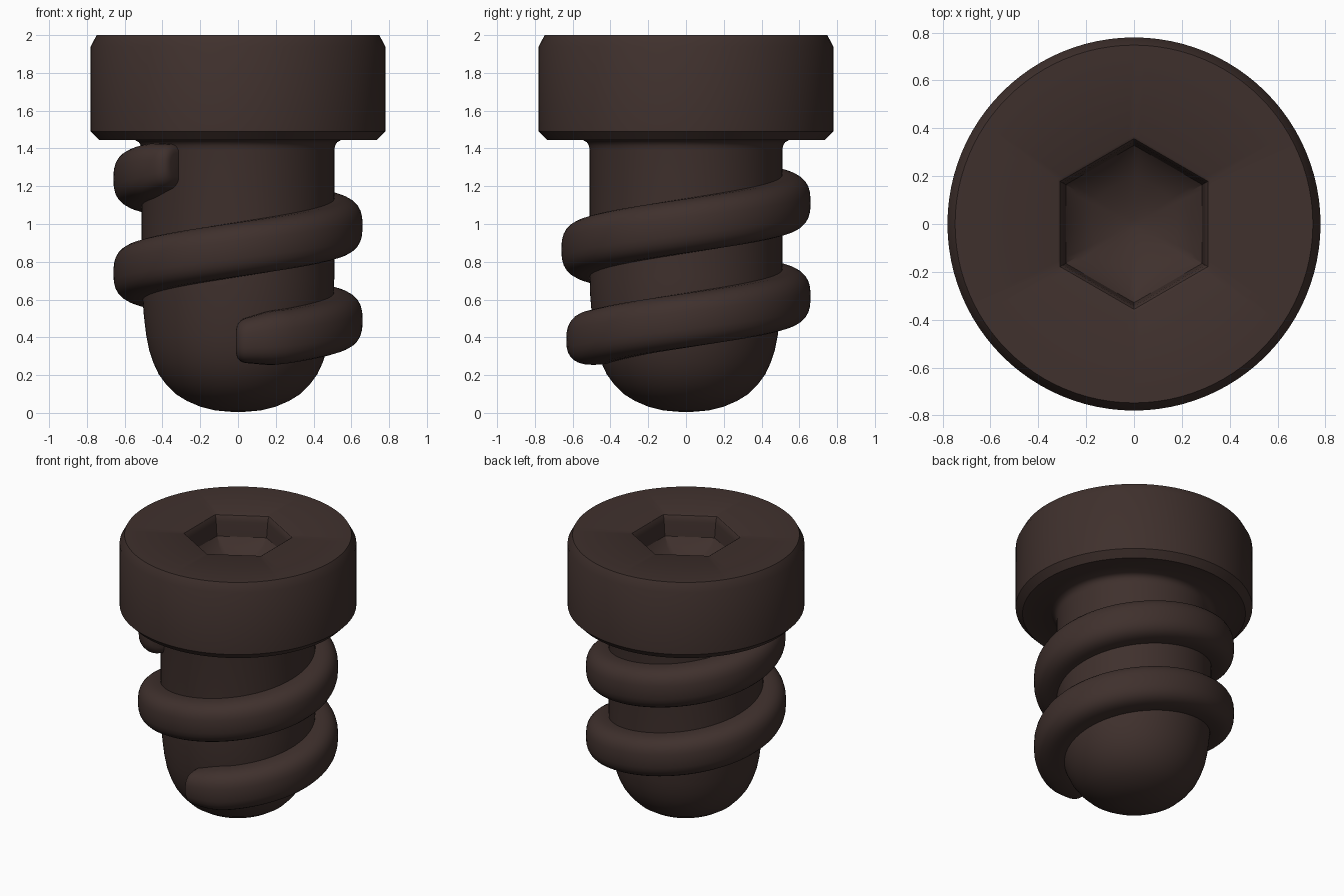
import bpy, bmesh
from math import sin, cos, radians, pi, copysign

if "Cube" in bpy.data.objects:
    bpy.data.objects.remove(bpy.data.objects["Cube"])

mat = bpy.data.materials.new("dark_brown")
mat.diffuse_color = (0.05, 0.03, 0.026, 1)
mat.use_nodes = True
mat.node_tree.nodes["Principled BSDF"].inputs["Base Color"].default_value = mat.diffuse_color


def loft(name, rings, angle=30):
    """Skin a list of closed rings; the two ends close with a centre point."""
    bm = bmesh.new()
    loops = [[bm.verts.new(p) for p in ring] for ring in rings]
    n = len(loops[0])
    for a, b in zip(loops, loops[1:]):
        for i in range(n):
            j = (i + 1) % n
            bm.faces.new((a[i], a[j], b[j], b[i]))
    for ring in (loops[0], loops[-1]):
        face = bm.faces.new(ring)
        bmesh.ops.poke(bm, faces=[face])
    bmesh.ops.recalc_face_normals(bm, faces=bm.faces)
    me = bpy.data.meshes.new(name)
    bm.to_mesh(me)
    bm.free()
    me.materials.append(mat)
    ob = bpy.data.objects.new(name, me)
    bpy.context.collection.objects.link(ob)
    bpy.context.view_layer.objects.active = ob
    ob.select_set(True)
    bpy.ops.object.shade_smooth_by_angle(angle=radians(angle))
    ob.select_set(False)
    return ob


def turned_ring(r, z, hexness=0, n=96):
    """Circle, or hexagon of apothem r with corners on the y axis."""
    pts = []
    for i in range(n):
        a = 360 * i / n
        k = 1 / cos(radians((a + 30) % 60 - 30))
        rr = r * (1 + (k - 1) * hexness)
        pts.append((rr * cos(radians(a)), rr * sin(radians(a)), z))
    return pts


# Body: domed tip, shank, chamfered head, hexagonal socket
profile = [
    (0.04, 0.006), (0.12, 0.013), (0.20, 0.033), (0.27, 0.063), (0.33, 0.10),
    (0.38, 0.15), (0.42, 0.205), (0.448, 0.265), (0.47, 0.33), (0.486, 0.41),
    (0.498, 0.51), (0.507, 0.62), (0.51, 0.72), (0.51, 1.39), (0.514, 1.415),
    (0.525, 1.433), (0.545, 1.444), (0.735, 1.444), (0.78, 1.49), (0.78, 1.94),
    (0.748, 2.0)]
rings = [turned_ring(r, z) for r, z in profile]
socket = [(0.32, 2.0, 1), (0.309, 1.994, 1), (0.299, 1.975, 1), (0.295, 1.95, 1),
          (0.285, 1.85, 1), (0.25, 1.805, 0.7), (0.18, 1.76, 0.3),
          (0.10, 1.73, 0), (0.02, 1.71, 0)]
rings += [turned_ring(*s) for s in socket]
loft("bolt_body", rings)


# Thread: rounded section swept along a helix, narrowing at both ends
START, END, PITCH = -91, 592, 0.5
stations = [0, 0.4, 1.2, 2.5, 4, 6, 9, 13, 18, 24]
angles = [START + s for s in stations]
angles += [START + 24 + (END - START - 48) * i / 160 for i in range(1, 160)]
angles += [END - s for s in reversed(stations)]


def section(theta):
    u = min(theta - START, END - theta)
    t = min(u / 24, 1)
    size = 0.80 + 0.20 * t * t * (3 - 2 * t)
    c = max(0, 1 - u / 6)
    size -= 0.35 * (1 - (1 - c * c) ** 0.5)
    z0 = 0.49 + PITCH * theta / 360 + 0.015 * max(0, 1 - (theta - START) / 30)
    th = radians(theta)
    pts = []
    for i in range(28):
        a = 2 * pi * i / 28
        x, y = cos(a), sin(a)
        r = 0.515 + 0.145 * size * copysign(abs(x) ** 0.75, x)
        z = z0 + 0.145 * size * copysign(abs(y) ** 0.75, y)
        pts.append((r * cos(th), r * sin(th), z))
    return pts


loft("helical_thread", [section(t) for t in angles], 40)
